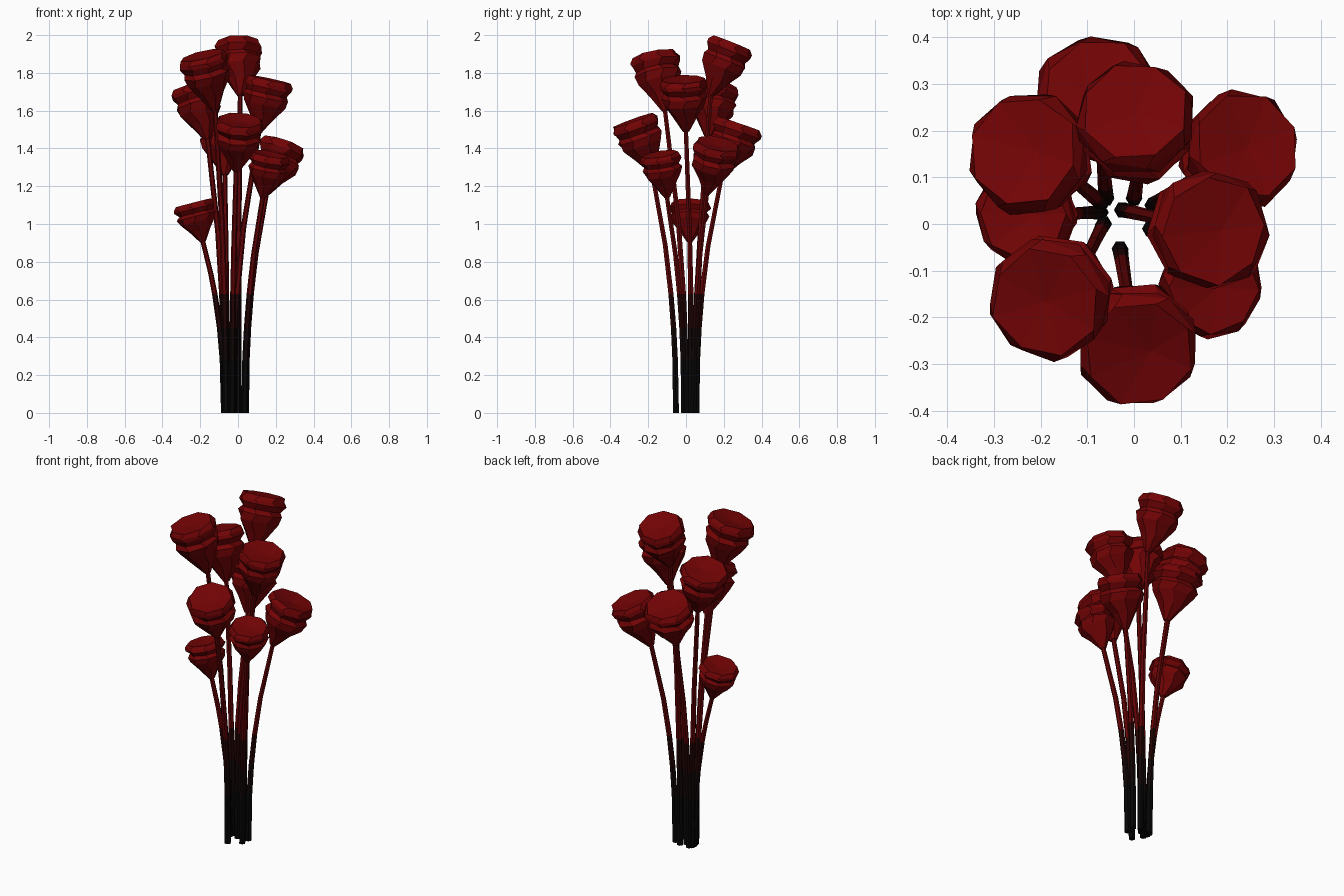
import bpy, bmesh, math, random
from mathutils import Vector

random.seed(4)
cube = bpy.data.objects.get("Cube")
if cube:
    bpy.data.objects.remove(cube, do_unlink=True)


def material(name, rgb):
    m = bpy.data.materials.new(name)
    m.use_nodes = True
    m.diffuse_color = (*rgb, 1)
    m.node_tree.nodes["Principled BSDF"].inputs["Base Color"].default_value = (*rgb, 1)
    return m


BLOOM = material("deep red", (0.17, 0.001, 0.0015))
STEM = [material("black", (0.002, 0.002, 0.002)),
        material("near black red", (0.006, 0.002, 0.002)),
        material("very dark red", (0.016, 0.001, 0.001)),
        material("stem red", (0.115, 0.001, 0.0015))]
BANDS = [0.0, 0.28, 0.45, 0.63]


def loft(name, rings, mats, rule=None, cap=None):
    """Skin a list of rings (equal point counts) and close both ends."""
    bm = bmesh.new()
    loops = [[bm.verts.new(p) for p in ring] for ring in rings]
    n = len(loops[0])
    for k in range(len(loops) - 1):
        for i in range(n):
            j = (i + 1) % n
            f = bm.faces.new((loops[k][i], loops[k][j], loops[k + 1][j], loops[k + 1][i]))
            f.material_index = rule(k) if rule else 0
    bm.faces.new(loops[0][::-1])
    if cap is None:
        end = bm.faces.new(loops[-1])
        end.material_index = rule(len(loops) - 2) if rule else 0
    else:
        tip = bm.verts.new(cap)
        for i in range(n):
            bm.faces.new((loops[-1][i], loops[-1][(i + 1) % n], tip))
    bmesh.ops.recalc_face_normals(bm, faces=bm.faces)
    mesh = bpy.data.meshes.new(name)
    bm.to_mesh(mesh)
    bm.free()
    for m in mats:
        mesh.materials.append(m)
    obj = bpy.data.objects.new(name, mesh)
    bpy.context.collection.objects.link(obj)


def ring(centre, u, v, radius, sides, turn=0.0, wobble=0.0):
    pts = []
    for i in range(sides):
        a = turn + math.tau * i / sides
        r = radius * (1 + random.uniform(-wobble, wobble))
        pts.append(centre + (u * math.cos(a) + v * math.sin(a)) * r)
    return pts


# Bloom outline: fraction along the axis, fraction of full radius
PROFILE = [(0, 0.14), (0.3, 0.54), (0.52, 0.87), (0.66, 0.97), (0.74, 0.85),
           (0.85, 1.02), (0.92, 1.0), (1.0, 0.9)]


def bloom(name, base, top, radius):
    axis = (top - base).normalized()
    u = Vector((0, 1, 0)).cross(axis).normalized()
    v = axis.cross(u)
    turn = random.uniform(0, 1)
    rings = []
    for k, (h, r) in enumerate(PROFILE):
        rings.append(ring(base.lerp(top, h), u, v, r * radius, 8,
                          turn + 0.2 * (k % 2), 0.04 if k else 0))
    loft(name, rings, [BLOOM], cap=top - axis * 0.015 + u * random.uniform(-0.03, 0.03))


def stem(name, foot, base):
    heights = BANDS + [BANDS[-1] + (base.z - BANDS[-1]) * s for s in (0.4, 1.03)]
    rings = []
    for z in heights:
        t = z / base.z
        p = foot + (base - foot) * t ** 2.2
        p.z = z
        rings.append(ring(p, Vector((1, 0, 0)), Vector((0, 1, 0)), 0.018 - 0.005 * t, 6))
    loft(name, rings, STEM, rule=lambda k: min(k, 3))


# Foot (x, y), bloom base, bloom top, radius
FLOWERS = [
    ((-0.06, 0.055), (-0.07, 0.19, 1.26), (-0.078, 0.282, 1.53), 0.134),
    ((0.0, 0.055), (0.012, 0.13, 1.68), (0.003, 0.242, 1.96), 0.126),
    ((-0.07, 0.045), (-0.16, 0.12, 1.45), (-0.237, 0.157, 1.73), 0.131),
    ((0.04, 0.04), (0.15, 0.11, 1.16), (0.243, 0.168, 1.425), 0.126),
    ((-0.025, 0.03), (0.11, 0.0, 1.49), (0.17, -0.014, 1.765), 0.127),
    ((0.035, -0.01), (0.13, -0.1, 1.14), (0.172, -0.138, 1.37), 0.11),
    ((-0.03, -0.053), (-0.01, -0.18, 1.28), (0.01, -0.277, 1.55), 0.13),
    ((-0.065, 0.0), (-0.12, -0.11, 1.6), (-0.19, -0.168, 1.893), 0.131),
    ((-0.072, 0.025), (-0.185, 0.02, 0.905), (-0.238, 0.022, 1.112), 0.108),
]

for i, (foot, base, top, radius) in enumerate(FLOWERS, 1):
    base, top = Vector(base), Vector(top)
    stem(f"stem_{i}", Vector((*foot, 0)), base)
    bloom(f"bloom_{i}", base, top, radius)
